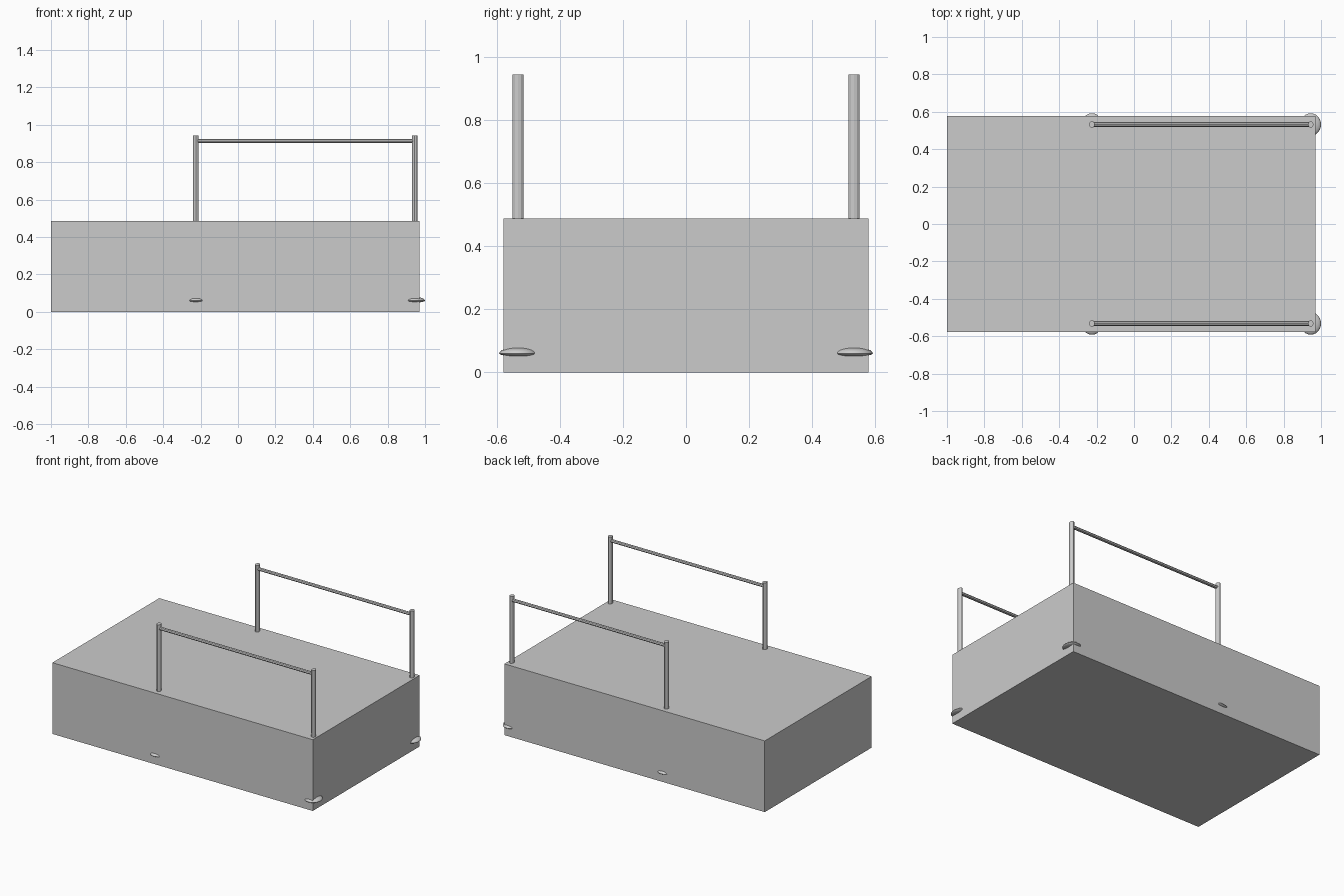
import bpy
from mathutils import Vector

old = bpy.data.objects.get("Cube")
if old:
    bpy.data.objects.remove(old, do_unlink=True)

# One plain grey for everything
grey = bpy.data.materials.new("light grey")
grey.use_nodes = True
colour = (0.6, 0.6, 0.6, 1)
grey.diffuse_color = colour
grey.node_tree.nodes["Principled BSDF"].inputs["Base Color"].default_value = colour


def finish(name, scale=(1, 1, 1), smooth=False):
    obj = bpy.context.object
    obj.name = name
    obj.scale = scale
    obj.data.materials.append(grey)
    bpy.ops.object.transform_apply(location=False, rotation=False, scale=True)
    if smooth:
        bpy.ops.object.shade_smooth_by_angle()
    return obj


# Solid platform block
BLOCK_TOP = 0.487
bpy.ops.mesh.primitive_cube_add(size=1, location=(-0.015, 0, BLOCK_TOP / 2))
finish("platform_block", (1.97, 1.155, BLOCK_TOP))

POST_X = {"inner": -0.225, "outer": 0.945}
POST_Y = 0.532
POST_TOP = 0.943
FOOT_Z = 0.06

for side, sign in (("front", -1), ("back", 1)):
    y = sign * POST_Y
    for place, x in POST_X.items():
        # Oval post running down through the block to its foot
        bpy.ops.mesh.primitive_cylinder_add(
            vertices=12, radius=1, depth=POST_TOP - FOOT_Z,
            location=(x, y, (POST_TOP + FOOT_Z) / 2))
        finish(f"{side}_{place}_post", (0.0145, 0.018, 1))

        # Rounded foot with a flatter underside
        bpy.ops.mesh.primitive_uv_sphere_add(
            segments=24, ring_count=12, radius=1, location=(x, y, FOOT_Z))
        foot = finish(f"{side}_{place}_foot", (0.055, 0.06, 0.02), True)
        for v in foot.data.vertices:
            if v.co.z < 0:
                v.co.z *= 0.5

    # Handrail joining the two posts
    left, right = POST_X["inner"], POST_X["outer"]
    bpy.ops.mesh.primitive_cylinder_add(
        vertices=8, radius=1, depth=right - left,
        location=((left + right) / 2, y, 0.914))
    rail = finish(f"{side}_handrail", (0.010, 0.013, 1))
    for v in rail.data.vertices:
        v.co = Vector((v.co.z, v.co.y, -v.co.x))
    rail.data.update()
